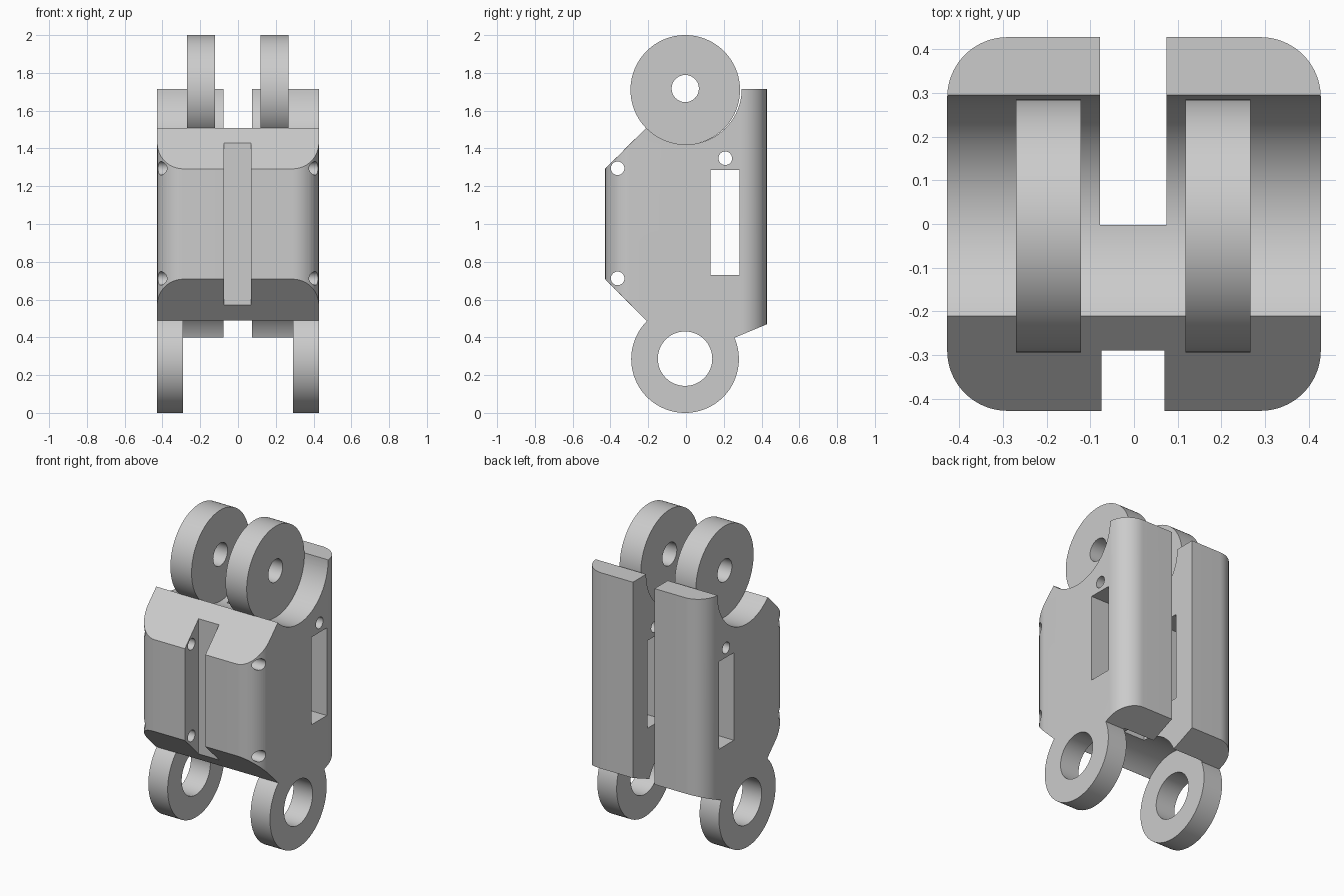
import bpy, bmesh, math
from mathutils import Vector

cube = bpy.data.objects.get("Cube")
if cube:
    bpy.data.objects.remove(cube, do_unlink=True)

grey = bpy.data.materials.new("plain grey")
grey.use_nodes = True
colour = (0.6, 0.6, 0.6, 1)
grey.diffuse_color = colour
grey.node_tree.nodes["Principled BSDF"].inputs["Base Color"].default_value = colour

HALF = 0.428      # half width and half depth of the body
CORNER = 0.138    # radius of the upright corners


def prism(name, points, shift):
    """Extrude a closed outline of 3D points along shift."""
    bm = bmesh.new()
    face = bm.faces.new([bm.verts.new(p) for p in points])
    ext = bmesh.ops.extrude_face_region(bm, geom=[face])
    moved = [v for v in ext["geom"] if isinstance(v, bmesh.types.BMVert)]
    bmesh.ops.translate(bm, verts=moved, vec=Vector(shift))
    bmesh.ops.recalc_face_normals(bm, faces=bm.faces)
    mesh = bpy.data.meshes.new(name)
    bm.to_mesh(mesh)
    bm.free()
    mesh.materials.append(grey)
    obj = bpy.data.objects.new(name, mesh)
    bpy.context.collection.objects.link(obj)
    return obj


def side_prism(name, outline, x0, x1):
    return prism(name, [(x0, y, z) for y, z in outline], (x1 - x0, 0, 0))


def disc(name, y, z, r, x0, x1, sides=96):
    angles = [math.tau * i / sides for i in range(sides)]
    return side_prism(name, [(y + r * math.cos(a), z + r * math.sin(a)) for a in angles], x0, x1)


def box(name, x0, x1, y0, y1, z0, z1):
    return side_prism(name, [(y0, z0), (y1, z0), (y1, z1), (y0, z1)], x0, x1)


def combine(target, tool, operation="DIFFERENCE"):
    """Apply a boolean and discard the tool."""
    tool.hide_render = True
    mod = target.modifiers.new("bool", "BOOLEAN")
    mod.operation, mod.object, mod.solver = operation, tool, "EXACT"
    bpy.context.view_layer.objects.active = target
    bpy.ops.object.modifier_apply(modifier=mod.name)
    bpy.data.objects.remove(tool, do_unlink=True)


# Body: side outline limited by a rounded-square plan
body = side_prism("body", [(-0.43, 0.71), (-0.43, 1.29), (-0.21, 1.51), (0, 1.715), (0.43, 1.715),
                           (0.43, 0.47), (0.25, 0.395), (-0.21, 0.49)], -0.5, 0.5)
plan = []
for quarter, (sx, sy) in enumerate([(1, 1), (-1, 1), (-1, -1), (1, -1)]):
    for i in range(17):
        a = math.pi / 2 * (quarter + i / 16)
        c = HALF - CORNER
        plan.append((sx * c + CORNER * math.cos(a), sy * c + CORNER * math.sin(a), -0.5))
combine(body, prism("plan", plan, (0, 0, 3)), "INTERSECT")

# Round seats for the upper discs and between the lower rings
combine(body, disc("upper_seat", 0, 1.716, 0.295, -1, 1))
combine(body, disc("lower_seat", -0.003, 0.285, 0.29, -0.292, 0.292))

# Lower rings
for side in (-1, 1):
    x0, x1 = sorted((side * 0.292, side * HALF))
    combine(body, disc("lower_ring", -0.005, 0.285, 0.285, x0, x1), "UNION")
combine(body, disc("ring_bore", -0.005, 0.287, 0.144, -1, 1))

# Front groove, back channel and side window
combine(body, box("front_groove", -0.074, 0.07, -1, -0.29, -1, 3))
combine(body, box("back_channel", -0.078, 0.074, -0.002, 1, -1, 3))
combine(body, box("side_window", -1, 1, 0.13, 0.282, 0.73, 1.287))

# Cross holes
for y, z in [(-0.362, 1.295), (-0.362, 0.712), (0.208, 1.348)]:
    combine(body, disc("pin_hole", y, z, 0.036, -1, 1, 32))

parts = [body]

# Upper discs
for name, x0 in (("right_upper_disc", -0.27), ("left_upper_disc", 0.118)):
    lug = disc(name, -0.004, 1.71, 0.29, x0, x0 + 0.149)
    combine(lug, disc("lug_bore", -0.004, 1.717, 0.072, -1, 1, 48))
    parts.append(lug)

bpy.ops.object.select_all(action="DESELECT")
for obj in parts:
    obj.select_set(True)
bpy.context.view_layer.objects.active = body
bpy.ops.object.shade_smooth_by_angle(angle=math.radians(30))
